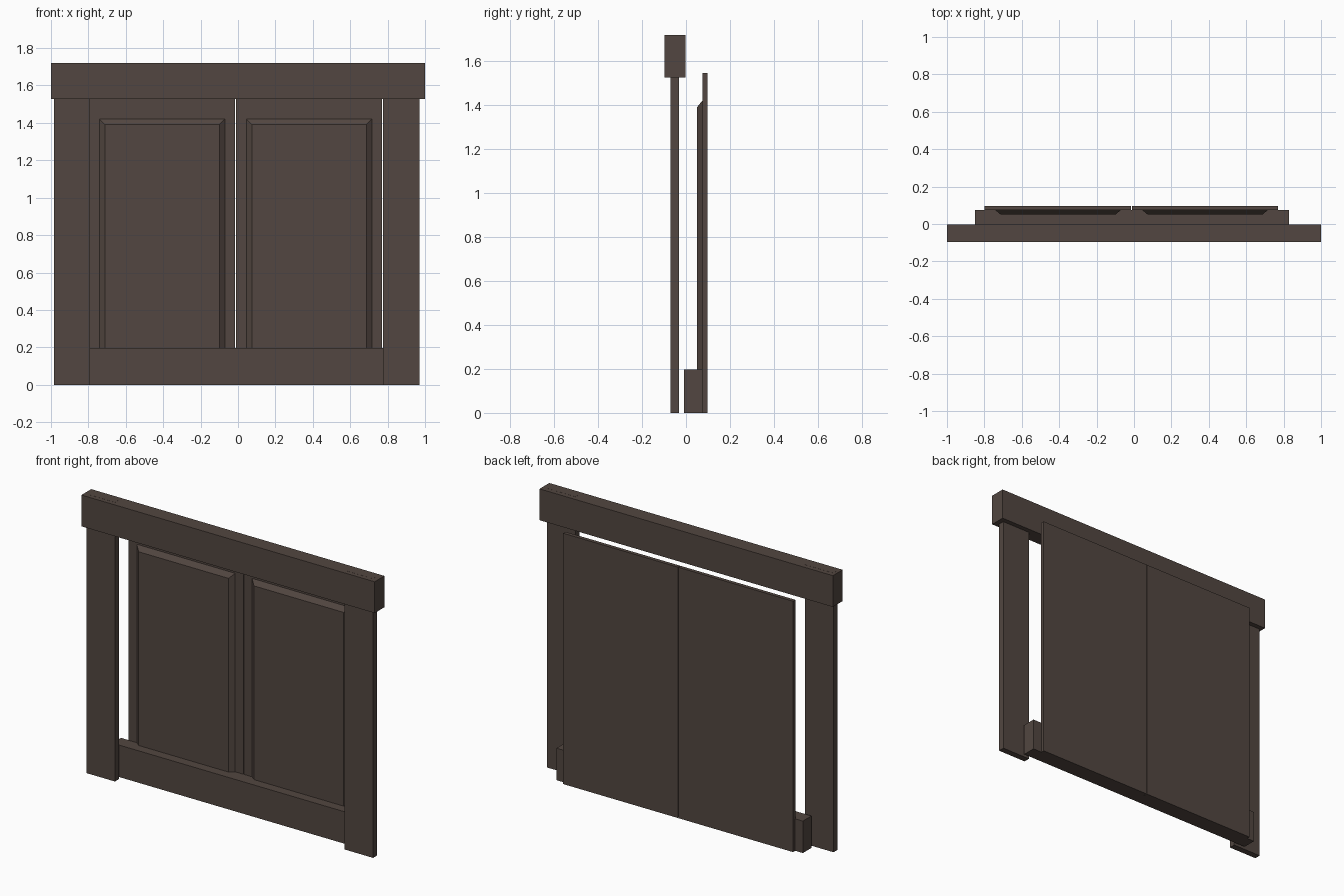
import bpy
import bmesh

if "Cube" in bpy.data.objects:
    bpy.data.objects.remove(bpy.data.objects["Cube"])

wood = bpy.data.materials.new("dark_brown_wood")
wood.diffuse_color = (0.085, 0.062, 0.052, 1)
wood.use_nodes = True
wood.node_tree.nodes["Principled BSDF"].inputs["Base Color"].default_value = wood.diffuse_color


def finish(name, bm):
    bmesh.ops.recalc_face_normals(bm, faces=bm.faces)
    mesh = bpy.data.meshes.new(name)
    bm.to_mesh(mesh)
    bm.free()
    mesh.materials.append(wood)
    obj = bpy.data.objects.new(name, mesh)
    bpy.context.collection.objects.link(obj)
    return obj


def block(name, x, y, z, front_inset=0.0):
    """Box from ranges; the front (-y) face may be inset to make sloped borders."""
    bm = bmesh.new()
    bmesh.ops.create_cube(bm, size=1)
    mid = [(r[0] + r[1]) / 2 for r in (x, y, z)]
    size = [r[1] - r[0] for r in (x, y, z)]
    for v in bm.verts:
        front = v.co.y < 0
        for i in range(3):
            s = size[i]
            if front and i != 1:
                s -= 2 * front_inset
            v.co[i] = mid[i] + v.co[i] * s
    return finish(name, bm)


# Header beam across the top
block("header_beam", (-1, 1), (-0.097, -0.002), (1.527, 1.72))

# Side posts, running up through the header
for side, x in (("left", (-0.984, -0.79)), ("right", (0.775, 0.97))):
    block(side + "_post", x, (-0.07, -0.031), (0, 1.7205))

# Bottom rail
block("bottom_rail", (-0.85, 0.83), (-0.008, 0.076), (0, 0.197))

# Two doors, each with a raised bevelled panel on the front
for side, x0 in (("left", -0.798), ("right", -0.012)):
    block(side + "_door", (x0, x0 + 0.782), (0.074, 0.097), (0, 1.546))
    block(side + "_raised_panel", (x0 + 0.056, x0 + 0.728), (0.05, 0.0745),
          (0.125, 1.421), front_inset=0.03)
